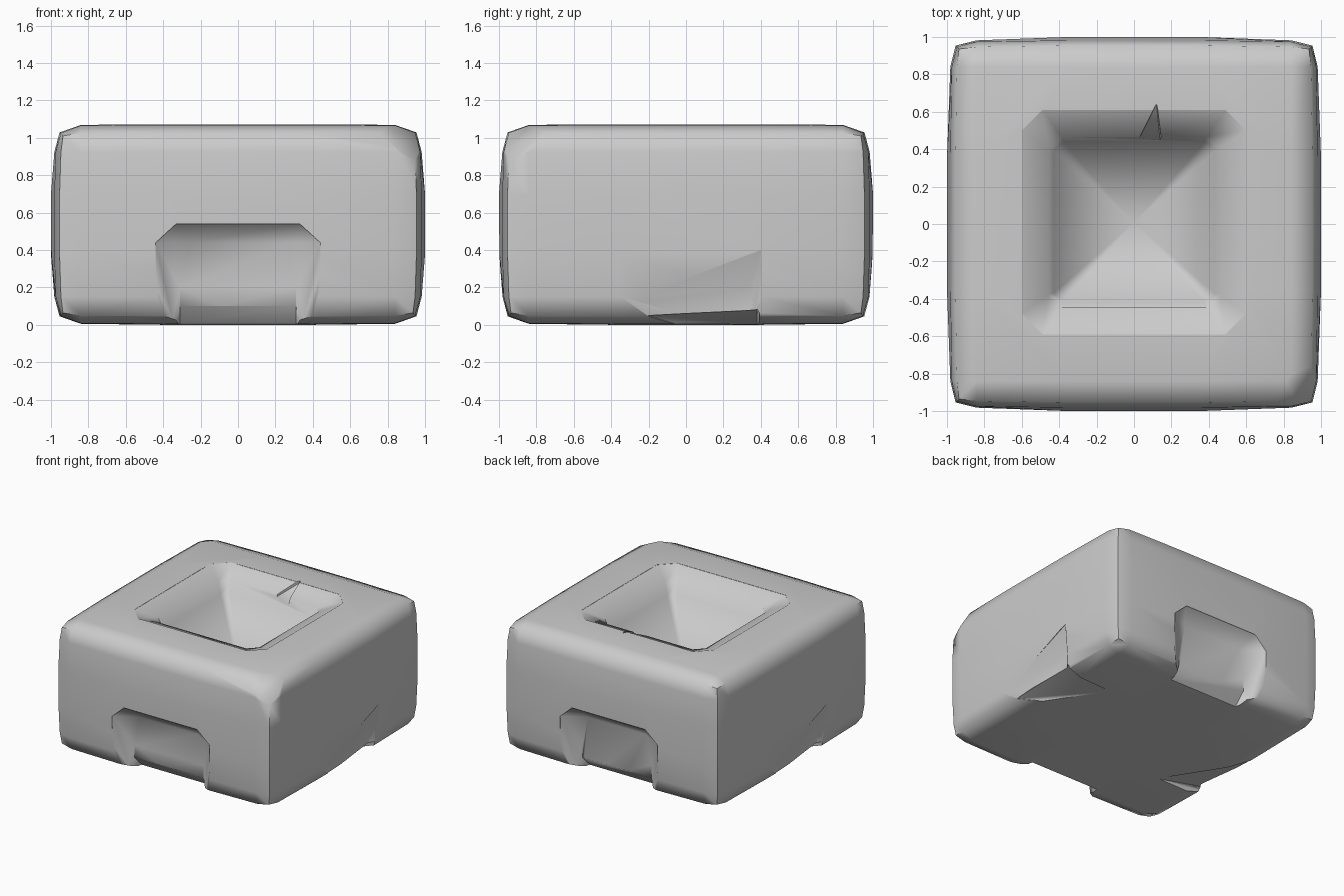
import bpy, bmesh, math
from mathutils import Matrix, Vector

if "Cube" in bpy.data.objects:
    bpy.data.objects.remove(bpy.data.objects["Cube"])


def to_object(bm, name):
    bmesh.ops.recalc_face_normals(bm, faces=bm.faces[:])
    mesh = bpy.data.meshes.new(name)
    bm.to_mesh(mesh)
    bm.free()
    ob = bpy.data.objects.new(name, mesh)
    bpy.context.collection.objects.link(ob)
    return ob


def hull(points, name, angle=0):
    """Convex cutter, turned about z by angle degrees."""
    bm = bmesh.new()
    turn = Matrix.Rotation(math.radians(angle), 3, 'Z')
    for p in points:
        bm.verts.new(turn @ Vector(p))
    bmesh.ops.convex_hull(bm, input=bm.verts[:])
    loose = [v for v in bm.verts if not v.link_faces]
    bmesh.ops.delete(bm, geom=loose, context='VERTS')
    return to_object(bm, name)


# Stone block: gridded cube, pillowed faces and rounded edges
bm = bmesh.new()
bmesh.ops.create_cube(bm, size=2)
bmesh.ops.subdivide_edges(bm, edges=bm.edges[:], cuts=4, use_grid_fill=True)
half = (1.0, 1.0, 0.5375)
levels = ((0.35, 0.84, 1.0), (0.35, 0.84, 1.0), (0.3, 0.72, 1.0))
drop = ((0.0, 0.018, 0.046), (0.0, 0.018, 0.046), (0.0, 0.006, 0.046))
for v in bm.verts:
    idx = [min(2, int(abs(c) * 2.5 + 0.01)) for c in v.co]
    new = []
    for a in range(3):
        others = sorted(drop[a][idx[b]] for b in range(3) if b != a)
        pull = others[1] + 0.4 * others[0] if idx[a] == 2 else 0
        new.append(math.copysign(levels[a][idx[a]] * half[a] - pull, v.co[a]))
    v.co = (new[0], new[1], new[2] + half[2])

# Chipped top corner at front right
bmesh.ops.bisect_plane(bm, geom=bm.verts[:] + bm.edges[:] + bm.faces[:],
                       plane_co=(0.89, -0.89, 0.97),
                       plane_no=(1, -1, 1.3), clear_outer=True)
bmesh.ops.holes_fill(bm, edges=[e for e in bm.edges if e.is_boundary])
block = to_object(bm, "stone_block")

cutters = []

# Pit in the top: shallow flared rim, short steep wall, pyramid floor
bm = bmesh.new()
rings = []
for r, c, z in ((0.6, 0.11, 1.25), (0.6, 0.11, 1.07), (0.455, 0.07, 1.005), (0.43, 0.05, 0.91)):
    k = r - c
    pts = [(r, -k), (r, k), (k, r), (-k, r), (-r, k), (-r, -k), (-k, -r), (k, -r)]
    rings.append([bm.verts.new((x, y + 0.01, z)) for x, y in pts])
bm.faces.new(rings[0])
apex = bm.verts.new((0, 0.01, 0.5))
for i in range(8):
    j = (i + 1) % 8
    for a, b in zip(rings, rings[1:]):
        bm.faces.new((a[i], a[j], b[j], b[i]))
    bm.faces.new((rings[-1][i], rings[-1][j], apex))
cutters.append(to_object(bm, "pit_cutter"))

# Chip in the back rim of the pit
cutters.append(hull([(0.01, 0.44, 1.2), (0.17, 0.48, 1.2), (0.12, 0.66, 1.2),
                     (0.12, 0.64, 1.06), (0.02, 0.44, 0.98), (0.14, 0.44, 0.94)],
                    "rim_chip_cutter"))

# Bevelled notches at the foot of front and back, with a rounded-off lower lip
outline = [(0.44, -0.1), (0.44, 0.44), (0.33, 0.54)]
deep = [(0.32, -0.1), (0.31, 0.2), (0.26, 0.44)]
notch = [(s * x, y, z) for s in (1, -1)
         for y, ring in ((-1.2, outline), (-0.99, outline), (-0.89, deep))
         for x, z in ring]
lip = [(s * x, y, z) for s in (1, -1)
       for x, y, z in ((0.4, -1.2, -0.1), (0.4, -1.2, 0.1), (0.31, -0.89, 0.1),
                       (0.31, -0.8, 0.01), (0.31, -0.78, -0.1))]
for angle in (0, 180):
    cutters.append(hull(notch, "notch_cutter", angle))
    cutters.append(hull(lip, "notch_lip_cutter", angle))

# Worn side notches: one steep end, fading out towards the other
worn = [(x, -1.2, z) for x, z in ((-0.4, -0.1), (-0.4, 0.1), (0.4, 0.4), (0.42, -0.1))]
worn += [(-0.4, -0.985, 0.1), (0.4, -0.996, 0.4), (0.42, -0.98, -0.1),
         (0.34, -0.93, -0.1), (0.34, -0.935, 0.2), (0.0, -0.95, -0.1)]
under = [(0.4, -1.2, -0.1), (0.4, -1.2, 0.1), (-0.35, -1.2, 0.06), (-0.35, -1.2, -0.1),
         (0.38, -0.93, 0.08), (-0.2, -0.95, 0.05), (0.38, -0.55, 0.0), (0.3, -0.55, -0.1)]
for angle in (90, 270):
    cutters.append(hull(worn, "side_notch_cutter", angle))
    cutters.append(hull(under, "side_lip_cutter", angle))

# Carve the block, then smooth it
bpy.context.view_layer.objects.active = block
block.select_set(True)
for c in cutters:
    c.hide_render = True
    mod = block.modifiers.new(c.name, 'BOOLEAN')
    mod.operation = 'DIFFERENCE'
    mod.solver = 'EXACT'
    mod.object = c
    bpy.ops.object.modifier_apply(modifier=mod.name)
    bpy.data.objects.remove(c)
bpy.ops.object.shade_smooth_by_angle(angle=math.radians(58))
weighted = block.modifiers.new("weighted_normals", 'WEIGHTED_NORMAL')
weighted.keep_sharp = True
